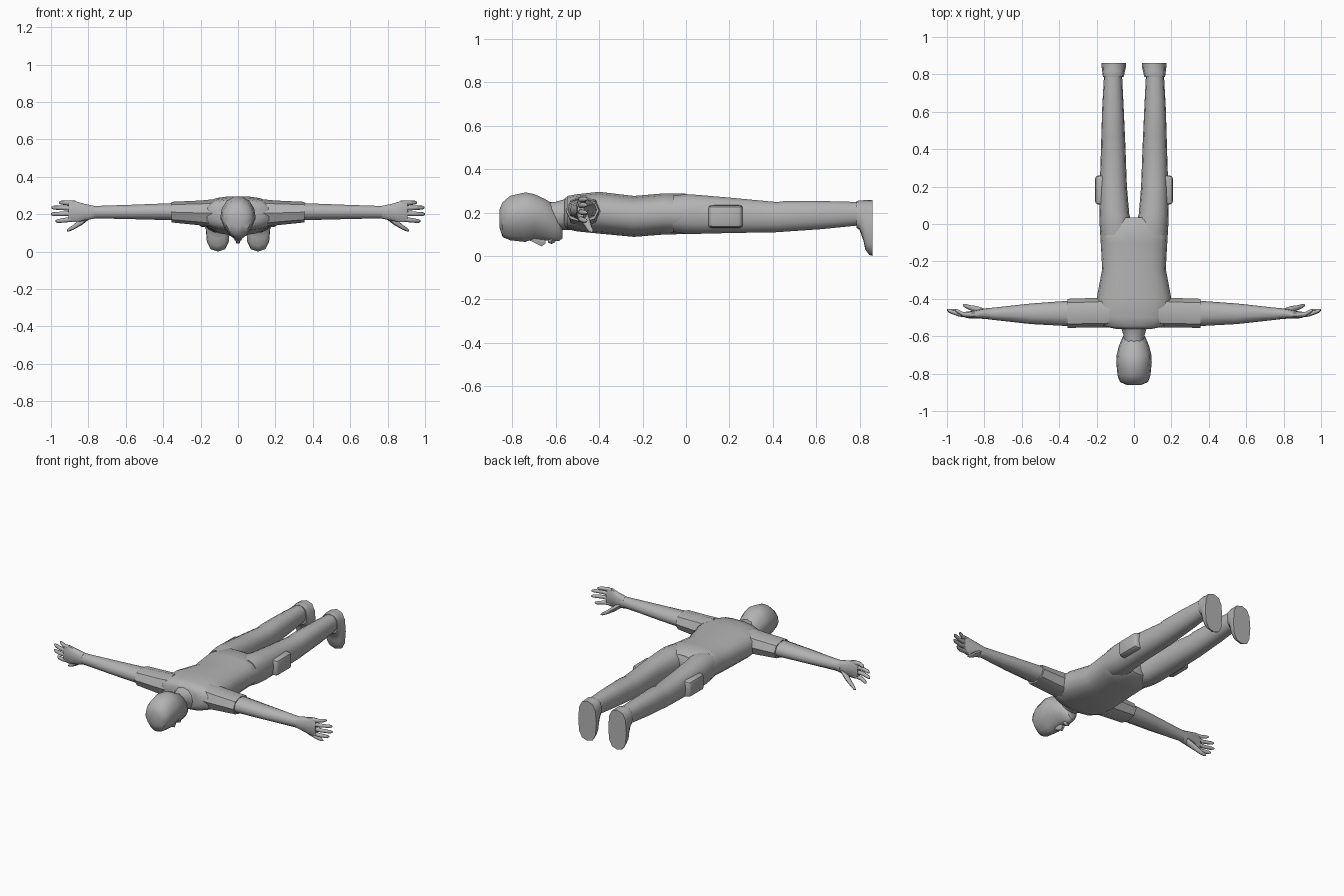
import bpy, bmesh, math

grey = bpy.data.materials.new("plain grey")
grey.diffuse_color = (0.45, 0.45, 0.45, 1)


def finish(name, bm, mirror, angle):
    bmesh.ops.recalc_face_normals(bm, faces=bm.faces)
    me = bpy.data.meshes.new(name)
    bm.to_mesh(me)
    bm.free()
    me.materials.append(grey)
    me.shade_smooth()
    me.set_sharp_from_angle(angle=math.radians(angle))
    ob = bpy.data.objects.new(name, me)
    bpy.context.collection.objects.link(ob)
    if mirror:
        m = ob.modifiers.new("mirror", "MIRROR")
        m.use_mirror_merge = False
    return ob


def loft(name, axis, rings, n=12, power=2.4, egg=0.0, mirror=False, angle=50):
    """Skin rings (t, a0, a1, b0, b1). Axis y: a = x, b = z. Axis x: a = y, b = z.
    egg narrows the lower half of each ring."""
    bm = bmesh.new()
    loops = []
    for t, a0, a1, b0, b1 in rings:
        loop = []
        for i in range(n):
            ang = 2 * math.pi * i / n
            c, s = math.cos(ang), math.sin(ang)
            u = math.copysign(abs(c) ** (2 / power), c)
            v = math.copysign(abs(s) ** (2 / power), s)
            u *= 1 - egg * max(0, -v)
            a = (a0 + a1) / 2 + u * (a1 - a0) / 2
            b = (b0 + b1) / 2 + v * (b1 - b0) / 2
            loop.append(bm.verts.new((a, t, b) if axis == "y" else (t, a, b)))
        loops.append(loop)
    for p, q in zip(loops, loops[1:]):
        for i in range(n):
            j = (i + 1) % n
            bm.faces.new((p[i], p[j], q[j], q[i]))
    bm.faces.new(loops[0])
    bm.faces.new(loops[-1])
    return finish(name, bm, mirror, angle)


def sym(rings):
    return [(y, -w, w, z0, z1) for y, w, z0, z1 in rings]


def finger(name, points):
    """Slim limb through (x, y, z, radius) points."""
    loft(name, "x", [(x, y - r, y + r, z - r, z + r) for x, y, z, r in points],
         n=8, power=2, mirror=True)


# Head, face down, with nose, lips and neck
loft("head", "y", sym([
    (-0.86, 0.04, 0.13, 0.215), (-0.845, 0.075, 0.085, 0.25),
    (-0.81, 0.088, 0.07, 0.28), (-0.74, 0.095, 0.062, 0.296),
    (-0.70, 0.093, 0.078, 0.288), (-0.65, 0.08, 0.07, 0.265),
    (-0.61, 0.063, 0.065, 0.24), (-0.585, 0.05, 0.068, 0.19),
    (-0.57, 0.03, 0.08, 0.14)]), n=14, power=2.1, egg=0.35)
loft("nose", "y", sym([
    (-0.725, 0.008, 0.072, 0.1), (-0.665, 0.018, 0.04, 0.1),
    (-0.648, 0.014, 0.055, 0.1)]), n=6, power=2)
loft("lips", "y", sym([
    (-0.635, 0.014, 0.062, 0.09), (-0.62, 0.025, 0.055, 0.09),
    (-0.605, 0.016, 0.062, 0.09)]), n=8, power=2)
loft("neck", "y", sym([
    (-0.66, 0.055, 0.13, 0.25), (-0.60, 0.055, 0.125, 0.25),
    (-0.565, 0.065, 0.12, 0.26), (-0.53, 0.09, 0.12, 0.27)]), power=2.1)

# Shirt body and hips
loft("torso", "y", sym([
    (-0.562, 0.09, 0.14, 0.262), (-0.545, 0.17, 0.122, 0.278),
    (-0.50, 0.197, 0.112, 0.286), (-0.40, 0.2, 0.102, 0.297),
    (-0.24, 0.17, 0.087, 0.278), (-0.10, 0.178, 0.098, 0.29),
    (0.0, 0.184, 0.1, 0.288), (0.035, 0.1, 0.12, 0.27)]),
    n=18, power=2.5)

# Trouser legs
loft("leg", "y", [
    (-0.06, 0.02, 0.178, 0.11, 0.28), (0.0, 0.008, 0.184, 0.1, 0.287),
    (0.05, 0.025, 0.185, 0.1, 0.284), (0.20, 0.038, 0.183, 0.104, 0.271),
    (0.42, 0.046, 0.176, 0.108, 0.25), (0.46, 0.048, 0.175, 0.111, 0.256),
    (0.62, 0.055, 0.17, 0.122, 0.255), (0.80, 0.064, 0.16, 0.14, 0.25)],
    n=14, power=2.3, mirror=True)

# Shoes, toes pointing down, flat soles facing back
loft("shoe", "y", [
    (0.785, 0.056, 0.166, 0.13, 0.253), (0.80, 0.052, 0.168, 0.12, 0.256),
    (0.818, 0.048, 0.17, 0.07, 0.257), (0.826, 0.046, 0.172, 0.03, 0.257),
    (0.845, 0.043, 0.173, 0.005, 0.257), (0.86, 0.043, 0.173, 0.0, 0.257)],
    n=12, power=2.7, mirror=True)

# Thigh pouches
bm = bmesh.new()
bmesh.ops.create_cube(bm, size=1)
for v in bm.verts:
    k = 0.9 if v.co.x > 0 else 1
    v.co = (0.182 + v.co.x * 0.052, 0.182 + v.co.y * 0.165 * k, 0.182 + v.co.z * 0.108 * k)
bmesh.ops.bevel(bm, geom=bm.edges[:], offset=0.014, segments=2, affect="EDGES", profile=0.5)
finish("thigh_pouch", bm, True, 40)

# Sleeves and bare arms
loft("sleeve", "x", [
    (0.13, -0.552, -0.39, 0.13, 0.28), (0.20, -0.554, -0.395, 0.14, 0.273),
    (0.355, -0.555, -0.4, 0.156, 0.266)], n=8, power=2.2, mirror=True, angle=40)
loft("arm", "x", [
    (0.33, -0.547, -0.409, 0.165, 0.262), (0.55, -0.535, -0.425, 0.171, 0.253),
    (0.75, -0.513, -0.447, 0.176, 0.246), (0.79, -0.508, -0.45, 0.174, 0.246)],
    n=10, power=2.1, mirror=True)

# Hands: palm, four spread fingers and a thumb
loft("palm", "x", [
    (0.77, -0.51, -0.449, 0.175, 0.246), (0.82, -0.506, -0.455, 0.163, 0.257),
    (0.875, -0.506, -0.466, 0.155, 0.273), (0.905, -0.5, -0.47, 0.16, 0.268)],
    n=10, power=2.4, mirror=True)
for name, z0, z1, tip in (("little_finger", 0.258, 0.262, 0.957),
                          ("ring_finger", 0.232, 0.235, 0.997),
                          ("middle_finger", 0.204, 0.2, 1.0),
                          ("index_finger", 0.174, 0.163, 0.975)):
    finger(name, [(0.87, -0.485, z0, 0.014),
                  ((0.87 + tip) / 2, -0.483, (z0 + z1) / 2, 0.0125),
                  (tip - 0.012, -0.465, z1, 0.0105), (tip, -0.459, z1, 0.005)])
finger("thumb", [(0.79, -0.474, 0.195, 0.018), (0.835, -0.46, 0.162, 0.02),
                 (0.88, -0.446, 0.13, 0.013), (0.905, -0.437, 0.117, 0.01),
                 (0.915, -0.434, 0.112, 0.004)])
